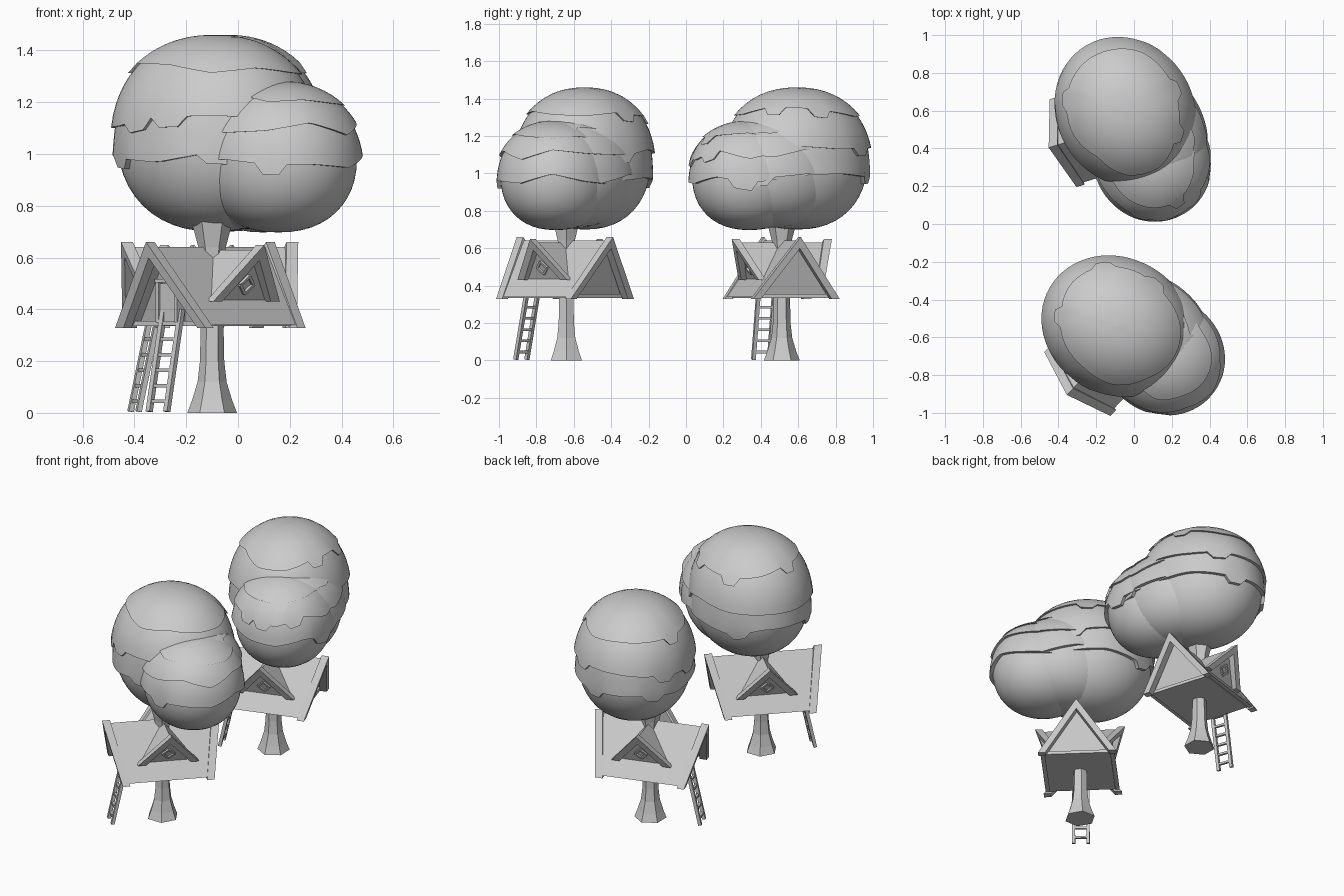
import bpy, bmesh, math, random
from mathutils import Matrix, Vector

if "Cube" in bpy.data.objects:
    bpy.data.objects.remove(bpy.data.objects["Cube"])

random.seed(4)


def make(name, verts, faces, mat, smooth=False):
    me = bpy.data.meshes.new(name)
    me.from_pydata([tuple(mat @ Vector(v)) for v in verts], [], faces)
    bm = bmesh.new()
    bm.from_mesh(me)
    bmesh.ops.remove_doubles(bm, verts=bm.verts, dist=1e-5)
    bmesh.ops.recalc_face_normals(bm, faces=bm.faces)
    bm.to_mesh(me)
    bm.free()
    ob = bpy.data.objects.new(name, me)
    bpy.context.collection.objects.link(ob)
    if smooth:
        bpy.ops.object.select_all(action='DESELECT')
        ob.select_set(True)
        bpy.context.view_layer.objects.active = ob
        bpy.ops.object.shade_smooth_by_angle(angle=math.radians(40))
    return ob


def loft(name, loops, mat, cap=True, smooth=False):
    """Skin a list of equal-length closed loops."""
    n = len(loops[0])
    verts = [p for lp in loops for p in lp]
    faces = [(r * n + i, r * n + (i + 1) % n, (r + 1) * n + (i + 1) % n, (r + 1) * n + i)
             for r in range(len(loops) - 1) for i in range(n)]
    if cap:
        faces += [tuple(range(n))[::-1], tuple(range(len(verts) - n, len(verts)))]
    return make(name, verts, faces, mat, smooth)


def box(name, c, s, mat):
    x, y, z = (v / 2 for v in s)
    loops = [[(c[0] + a * x, c[1] + b * y, c[2] + h * z)
              for a, b in ((-1, -1), (1, -1), (1, 1), (-1, 1))] for h in (-1, 1)]
    return loft(name, loops, mat)


def bar(name, p, q, w, h, mat):
    p, q = Vector(p), Vector(q)
    d = q - p
    frame = Matrix.Translation((p + q) / 2) @ d.to_track_quat('X', 'Y').to_matrix().to_4x4()
    return box(name, (0, 0, 0), (d.length, w, h), mat @ frame)


def tent(name, near, far, half, z0, z1, t, mat):
    """Upside-down V (or filled triangle if t is 0) between two leaning ends.
    near / far = (position along axis at the eaves, at the apex)."""
    k = (z1 - z0) / half
    tx = t / math.sin(math.atan(k))
    sec = [(-half, z0), (0, z1), (half, z0)]
    if t:
        sec += [(half - tx, z0), (0, z1 - tx * k), (tx - half, z0)]
    loops = [[(e[0] + (e[1] - e[0]) * (z - z0) / (z1 - z0), b, z) for b, z in sec]
             for e in (near, far)]
    return loft(name, loops, mat)


# ---------- leaf canopy ----------
P, SEG = 2.25, 64


def lobe_point(lobe, th, phi, off):
    cx, cy, cz, ra, rb, rz, rot = lobe
    c = math.cos(phi)
    u = math.copysign(abs(c) ** (2 / P), c)
    r = abs(math.sin(phi)) ** (2 / P)
    x, y = (ra + off) * r * math.cos(th), (rb + off) * r * math.sin(th)
    return (cx + x * math.cos(rot) - y * math.sin(rot),
            cy + x * math.sin(rot) + y * math.cos(rot), cz + rz * u)


def phi_at(lobe, z):
    u = max(-1, min(1, (z - lobe[2]) / lobe[5]))
    return math.acos(math.copysign(abs(u) ** (P / 2), u))


def leaf_lobe(name, lobe, edges, mat):
    ths = [2 * math.pi * i / SEG for i in range(SEG)]
    loft(name + "_body", [[lobe_point(lobe, t, max(1e-4, math.pi * r / 24), 0) for t in ths]
                          for r in range(25)], mat, False, True)
    top = None
    for k, ez in enumerate(edges):
        # jagged lower edge: zigzag plus a few hanging tabs
        knots = [random.uniform(-.03, .03) for _ in range(11)]
        tabs = [random.randrange(SEG) for _ in range(3)]
        zs = []
        for i in range(SEG):
            f = i * 11 / SEG
            a = int(f)
            z = ez + knots[a] + (knots[(a + 1) % 11] - knots[a]) * (f - a)
            if any((i - t) % SEG < 3 for t in tabs):
                z -= .04
            zs.append(z)
        loops = []
        for r in range(9):
            lp = []
            for i, th in enumerate(ths):
                a = phi_at(lobe, top) if top else 1e-4
                s = r / 8
                lp.append(lobe_point(lobe, th, a + (phi_at(lobe, zs[i]) - a) * s, .002 + .02 * s ** 1.5))
            loops.append(lp)
        loops.append([lobe_point(lobe, th, phi_at(lobe, zs[i]), -.01) for i, th in enumerate(ths)])
        loft("%s_leaf_layer_%d" % (name, k), loops, mat, False, True)
        top = ez + .05


# ---------- one complete tree house ----------
def tree_house(tag, pos, turn):
    tree = Matrix.Translation(pos) @ Matrix.Rotation(math.radians(turn), 4, 'Z')
    house = tree @ Matrix.Rotation(math.radians(226), 4, 'Z')

    # canopy: large lobe, broad low side lobe, and a bulge joining them at the rear
    leaf_lobe(tag + "_main_crown", (.01, .098, 1.08, .39, .342, .38, math.radians(-30)),
              (1.33, 1.12, .98), tree)
    leaf_lobe(tag + "_side_crown", (.255, -.055, .99, .312, .29, .293, math.radians(-35)),
              (1.2, 1.1, .97), tree)
    leaf_lobe(tag + "_joining_crown", (.155, .045, 1.01, .37, .30, .30, math.radians(-35)),
              (1.23, 1.11, .975), tree)

    # flared trunk
    prof = ((0, .096), (.05, .077), (.12, .056), (.2, .047), (.34, .044), (.57, .042),
            (.64, .053), (.76, .085))
    loft(tag + "_trunk", [[(r * math.cos(i * math.tau / 6), r * math.sin(i * math.tau / 6), z)
                           for i in range(6)] for z, r in prof], tree)

    # main roof, gable walls and floor
    tent(tag + "_roof", (.25, .335), (-.235, -.32), .23, .34, .64, .022, house)
    tent(tag + "_walls", (.195, .265), (-.215, -.29), .207, .345, .62, 0, house)
    box(tag + "_floor", (0, 0, .345), (.46, .41, .02), house)

    # leaning gable trim at both ends
    for s, e in ((1, 0), (-1, -.02)):
        tent(tag + "_gable_trim", (s * (.288 + e), s * (.368 + e)), (s * (.243 + e), s * (.32 + e)),
             .243, .328, .66, .036, house)

    # door with frame over the ladder
    box(tag + "_door", (.225, 0, .425), (.04, .09, .15), house)
    for y in (-.05, .05):
        box(tag + "_door_post", (.232, y, .43), (.045, .014, .16), house)
    box(tag + "_door_lintel", (.235, 0, .51), (.05, .115, .014), house)

    # dormers on both slopes
    for s in (1, -1):
        dm = house @ Matrix.Rotation(s * math.pi / 2, 4, 'Z')
        tent(tag + "_dormer_trim", (.185, .28), (.145, .235), .185, .43, .648, .038, dm)
        tent(tag + "_dormer_roof", (.17, .26), (0, 0), .172, .43, .63, .02, dm)
        tent(tag + "_dormer_wall", (.155, .225), (0, 0), .15, .43, .61, 0, dm)
        win = dm @ Matrix.Translation((.185, 0, .495)) @ Matrix.Rotation(math.radians(22), 4, 'Y')
        for a in range(4):
            t = a * math.pi / 2
            u = t + math.pi / 2
            bar(tag + "_window_frame", (0, .036 * math.cos(t), .036 * math.sin(t)),
                (0, .036 * math.cos(u), .036 * math.sin(u)), .012, .012, win)

    # leaning ladder, slightly to one side of the door axis
    lad = tree @ Matrix.Rotation(math.radians(229), 4, 'Z')

    def on(z):
        return .32 - .22 * z
    for y in (-.045, .045):
        bar(tag + "_ladder_rail", (on(.005), y, .005), (on(.4), y, .4), .02, .02, lad)
    for i in range(6):
        z = .045 + i * .06
        box(tag + "_ladder_rung", (on(z), 0, z), (.014, .09, .014), lad)


tree_house("front", (-.10, -.64, 0), 0)
tree_house("back", (-.10, .512, 0), -29)
